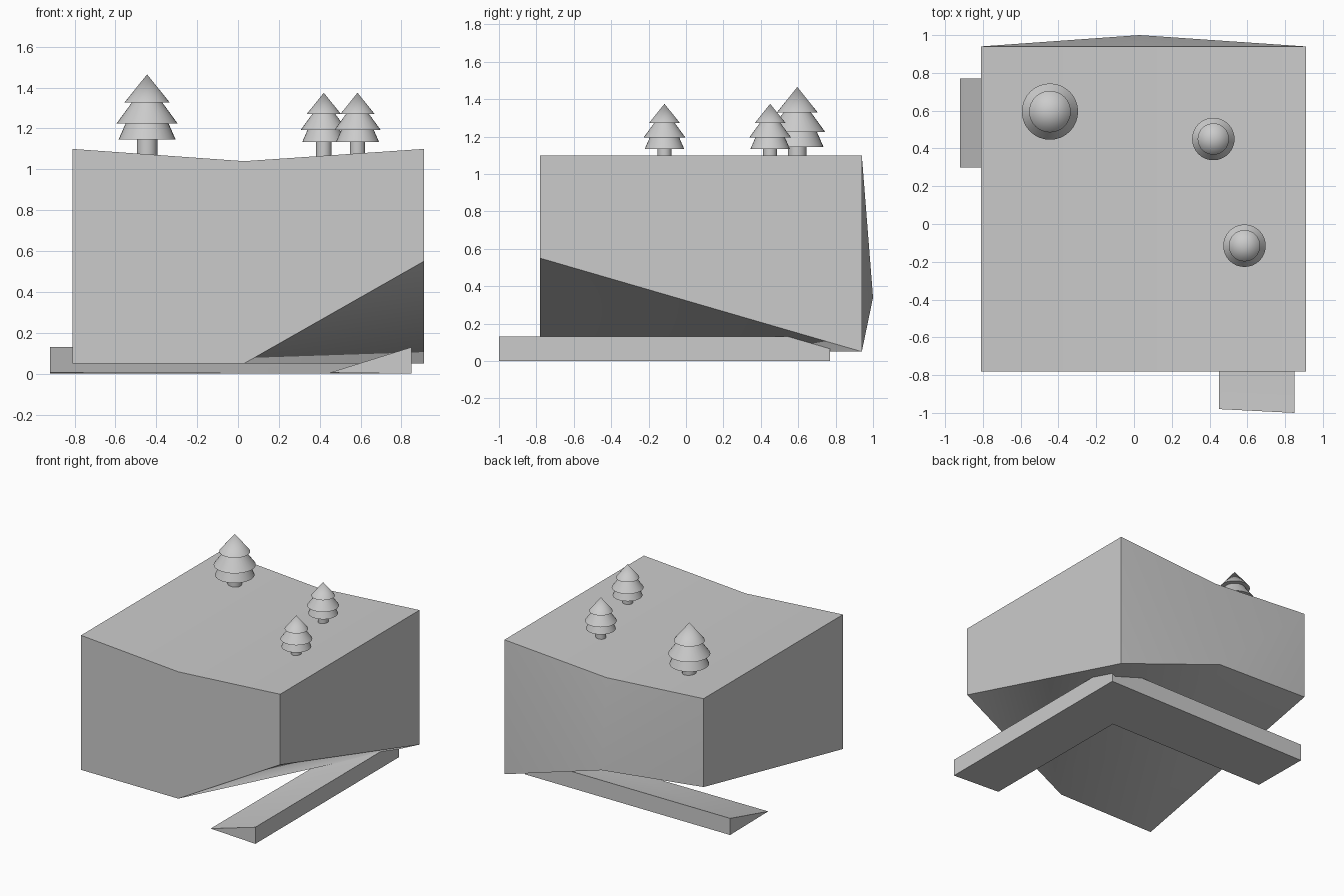
import bpy, bmesh, math
from mathutils import Vector

if "Cube" in bpy.data.objects:
    bpy.data.objects.remove(bpy.data.objects["Cube"])


def finish(name, bm, angle):
    bmesh.ops.recalc_face_normals(bm, faces=bm.faces[:])
    mesh = bpy.data.meshes.new(name)
    bm.to_mesh(mesh)
    bm.free()
    obj = bpy.data.objects.new(name, mesh)
    bpy.context.collection.objects.link(obj)
    bpy.ops.object.select_all(action='DESELECT')
    obj.select_set(True)
    bpy.context.view_layer.objects.active = obj
    bpy.ops.object.shade_smooth_by_angle(angle=math.radians(angle))
    return obj


def from_faces(name, points, faces, angle):
    bm = bmesh.new()
    verts = [bm.verts.new(p) for p in points]
    for f in faces:
        bm.faces.new([verts[i] for i in f])
    return finish(name, bm, angle)


# Ground block: sagging top, skewed underside, slightly bulging back
XS = (-0.81, 0.03, 0.91)
top_z = (1.10, 1.04, 1.10)
front_low = (0.05, 0.05, 0.55)
back_low = [(0.94, 0.41), (1.0, 0.34), (0.94, 0.05)]
points = [(x, -0.78, z) for x, z in zip(XS, top_z)]               # 0-2 front top
points += [(x, 0.94, z) for x, z in zip(XS, top_z)]               # 3-5 back top
points += [(x, -0.78, z) for x, z in zip(XS, front_low)]          # 6-8 front bottom
points += [(x, y, z) for x, (y, z) in zip(XS, back_low)]          # 9-11 back bottom
block_faces = [
    (0, 1, 4, 3), (1, 2, 5, 4),                                   # top
    (0, 6, 7, 1), (1, 7, 8, 2),                                   # front
    (0, 3, 9, 6), (2, 8, 11, 5),                                  # sides
    (3, 4, 10), (3, 10, 9), (4, 5, 10), (5, 11, 10),              # back
    (6, 9, 10), (6, 10, 7), (7, 10, 11), (7, 11, 8),              # underside
]
from_faces("ground_block", points, block_faces, 60)

# Corner ledge: wedge section swept along an L
outer = [(0.85, -1.0), (0.85, 0.77), (-0.92, 0.77)]
inner = [(0.45, -0.98, 0.005), (0.45, 0.30, 0.0), (-0.92, 0.30, 0.005)]
pts = []
for (x, y), p in zip(outer, inner):
    pts += [(x, y, 0.13), (x, y, 0.0), p]
ledge_faces = [(0, 1, 2), (6, 7, 8)]
for s in (0, 3):
    for a, b in ((0, 1), (1, 2), (2, 0)):
        ledge_faces.append((s + a, s + b, s + 3 + b, s + 3 + a))
from_faces("corner_ledge", pts, ledge_faces, 30)

# Trees: lathed outline as (radius, depth below the tip)
OUTLINE = [(0, 0), (0.11, 0.137), (0.074, 0.137), (0.149, 0.24), (0.105, 0.24),
           (0.14, 0.32), (0.05, 0.32), (0.05, 0.42), (0, 0.42)]


def tree(name, x, y, tip, scale):
    bm = bmesh.new()
    verts = [bm.verts.new((r, 0, -d)) for r, d in OUTLINE]
    edges = [bm.edges.new(pair) for pair in zip(verts, verts[1:])]
    bmesh.ops.spin(bm, geom=verts + edges, cent=(0, 0, 0), axis=(0, 0, 1),
                   angle=math.tau, steps=32, use_duplicate=False)
    bmesh.ops.remove_doubles(bm, verts=bm.verts[:], dist=1e-4)
    bmesh.ops.scale(bm, vec=Vector((scale,) * 3), verts=bm.verts[:])
    obj = finish(name, bm, 30)
    obj.location = (x, y, tip)


tree("large_tree", -0.445, 0.595, 1.465, 1.0)
tree("small_tree_back", 0.42, 0.45, 1.375, 0.755)
tree("small_tree_front", 0.585, -0.115, 1.375, 0.755)
